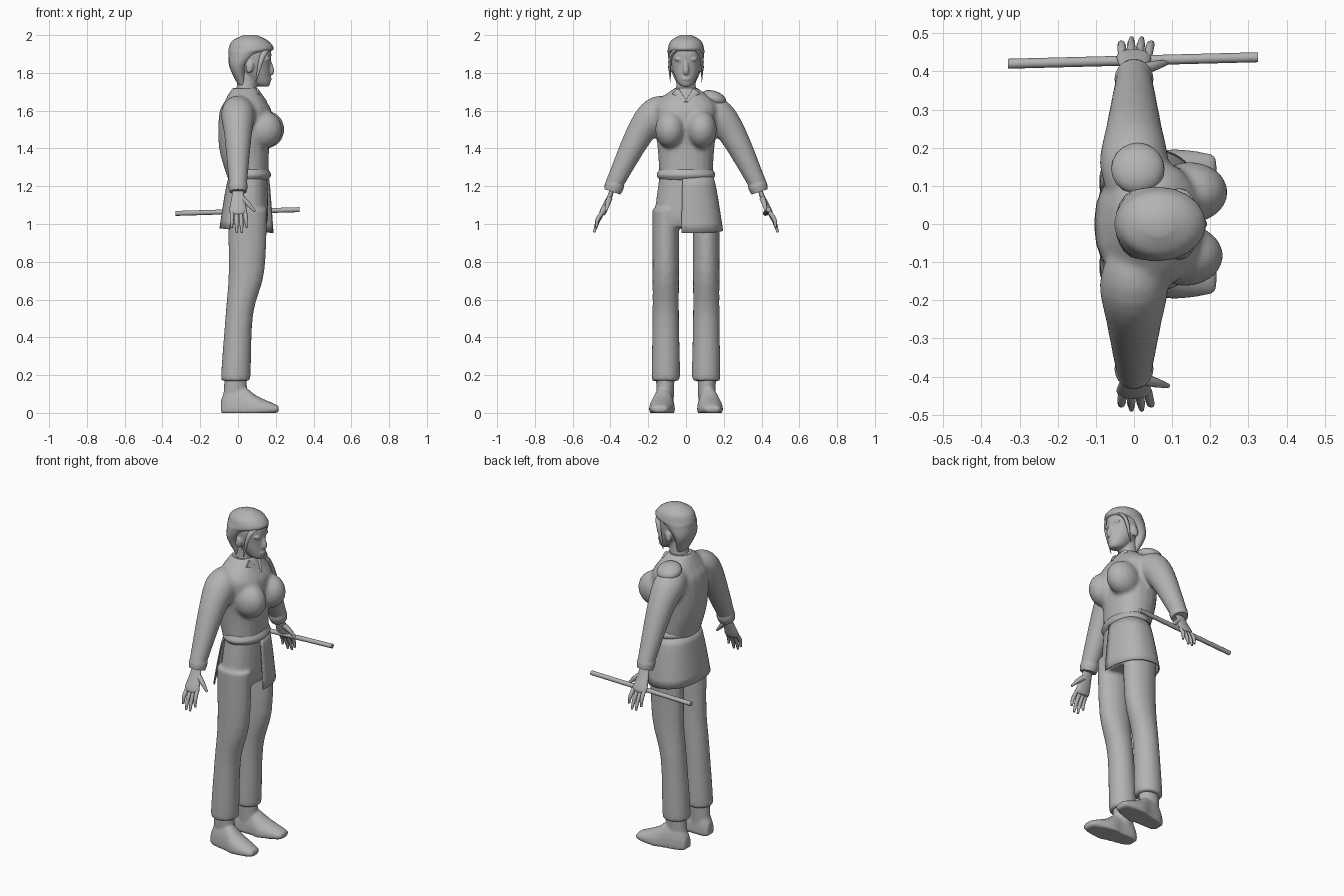
import bpy, bmesh
from math import sin, cos, copysign, radians, tau
from mathutils import Vector, Matrix

if "Cube" in bpy.data.objects:
    bpy.data.objects.remove(bpy.data.objects["Cube"])

SIDES = {"right": -1, "left": 1}
shade = (.45, .45, .45, 1)
grey = bpy.data.materials.new("plain_grey")
grey.use_nodes = True
grey.diffuse_color = shade
grey.node_tree.nodes["Principled BSDF"].inputs["Base Color"].default_value = shade


def refine(rows, steps=4):
    """Smooth spline through a few key rows."""
    last = len(rows) - 1
    smooth_rows = []
    for i in range(last):
        a, b, c, d = (Vector(rows[min(max(i + k, 0), last)]) for k in (-1, 0, 1, 2))
        for j in range(steps):
            t = j / steps
            smooth_rows.append(b + ((c - a) * t + (a * 2 - b * 5 + c * 4 - d) * t * t
                                    + (b * 3 - a - c * 3 + d) * t * t * t) / 2)
    smooth_rows.append(Vector(rows[last]))
    return smooth_rows


def rounded(angle, power):
    """Point on a unit circle, made boxier by a power below one."""
    return [copysign(abs(w) ** power, w) for w in (cos(angle), sin(angle))]


def tube(bm, keys, axis=None, up=(1, 0, 0), count=20, power=1):
    """Closed loft through (x, y, z, radius along up, radius across)."""
    points = refine(keys)
    rings = []
    for i, point in enumerate(points):
        before, after = points[max(i - 1, 0)], points[min(i + 1, len(points) - 1)]
        tangent = Vector(axis or (after - before)[:3]).normalized()
        u = Vector(up)
        u = (u - tangent * u.dot(tangent)).normalized()
        v = tangent.cross(u)
        ring = []
        for k in range(count):
            c, s = rounded(tau * k / count, power)
            ring.append(bm.verts.new(Vector(point[:3]) + u * point[3] * c + v * point[4] * s))
        rings.append(ring)
    for lower, upper in zip(rings, rings[1:]):
        for k in range(count):
            n = (k + 1) % count
            bm.faces.new((lower[k], lower[n], upper[n], upper[k]))
    bm.faces.new(rings[0])
    bm.faces.new(rings[-1])


def slices(bm, rows, y=0, **options):
    """Level slices given as (height, back, front, half width)."""
    keys = [((back + front) / 2, y, z, (front - back) / 2, width) for z, back, front, width in rows]
    tube(bm, keys, axis=(0, 0, 1), **options)


def limb(bm, rows, side=1, flat=1, **options):
    """Round or flattened limb given as (x, y, z, radius)."""
    tube(bm, [(x, y * side, z, r, r * flat) for x, y, z, r in rows], **options)


def ball(bm, centre, size, tilt=0, axis='Y'):
    place = Matrix.Translation(centre) @ Matrix.Rotation(radians(tilt), 4, axis)
    bmesh.ops.create_uvsphere(bm, u_segments=20, v_segments=14, radius=1,
                              matrix=place @ Matrix.Diagonal((*size, 1)))


def finish(bm, name, voxel=0, thickness=0):
    bmesh.ops.recalc_face_normals(bm, faces=bm.faces)
    mesh = bpy.data.meshes.new(name)
    bm.to_mesh(mesh)
    bm.free()
    mesh.materials.append(grey)
    mesh.shade_smooth()
    mesh.set_sharp_from_angle(angle=radians(60))
    part = bpy.data.objects.new(name, mesh)
    bpy.context.scene.collection.objects.link(part)
    if thickness:
        part.modifiers.new("Thickness", 'SOLIDIFY').thickness = thickness
    if voxel:
        blend = part.modifiers.new("Blend", 'REMESH')
        blend.mode, blend.voxel_size, blend.use_smooth_shade = 'VOXEL', voxel, True
        soften = part.modifiers.new("Soften", 'SMOOTH')
        soften.factor, soften.iterations = .5, 4


# Jacket: torso, bust and sleeves blended into one surface
bm = bmesh.new()
slices(bm, [(1.23, -.05, .16, .14), (1.4, -.1, .165, .15), (1.58, -.1, .18, .17),
            (1.65, -.07, .15, .15), (1.72, -.03, .1, .06)], power=.9)
for s in SIDES.values():
    ball(bm, (.14 + .006 * s, .083 * s, 1.5), (.1, .08, .1), tilt=12)
    limb(bm, [(0, .08, 1.61, .07), (0, .16, 1.58, .09), (0, .25, 1.47, .073), (0, .39, 1.19, .046)], s)
finish(bm, "jacket", voxel=.011)

# Sleeve cuffs
for side, s in SIDES.items():
    bm = bmesh.new()
    limb(bm, [(0, .37, 1.23, .045), (0, .38, 1.2, .051), (0, .39, 1.17, .045)], s)
    finish(bm, side + "_cuff")

# Shoulder pad on the left
bm = bmesh.new()
ball(bm, (.01, .145, 1.665), (.07, .07, .04), tilt=-18, axis='X')
finish(bm, "shoulder_pad")

# Collar and its two front flaps
bm = bmesh.new()
slices(bm, [(1.67, -.045, .13, .085), (1.72, -.025, .1, .06)])
for s in SIDES.values():
    limb(bm, [(.1, .055, 1.7, .012), (.15, .005, 1.645, .005)], s, flat=2)
finish(bm, "collar")

# Belt
bm = bmesh.new()
edge = (-.045, .16, .14)
slices(bm, [(1.235, *edge), (1.26, -.06, .175, .155), (1.29, *edge)], count=32)
finish(bm, "belt")

# Jacket skirt: open at the front centre and along the right hip
bm = bmesh.new()
columns, levels = 32, 6
rows = []
for level in range(levels + 1):
    drop = level / levels
    flare = drop ** .8
    row = []
    for k in range(columns + 1):
        c, s = rounded(radians(238 * k / columns - 5), .85)
        row.append(bm.verts.new((.057 - .012 * flare + (.107 + .036 * flare) * c,
                                 (.146 + .05 * flare) * s,
                                 1.25 - (.285 + .012 * c) * drop)))
    rows.append(row)
for upper, lower in zip(rows, rows[1:]):
    for k in range(columns):
        bm.faces.new((upper[k], lower[k], lower[k + 1], upper[k + 1]))
finish(bm, "jacket_skirt", thickness=.006)

# Trousers: hips and both legs blended
bm = bmesh.new()
slices(bm, [(1.26, -.04, .155, .14), (1.05, -.06, .16, .165), (.98, -.05, .145, .14)], power=.9)
for s in SIDES.values():
    slices(bm, [(1.08, -.055, .155, .07), (.75, -.05, .14, .07), (.52, -.066, .08, .07),
                (.2, -.09, .067, .075), (.17, -.08, .06, .065)], y=.107 * s)
finish(bm, "trousers", voxel=.011)

# Shoes: flat soles splayed outwards, ankles rising into the trousers
sole = .02
for side, s in SIDES.items():
    bm = bmesh.new()
    profile = [(-.09, .07, .03), (-.05, .14, .05), (.03, .14, .058), (.1, .09, .068),
               (.2, .045, .046), (.216, .03, .025)]
    tube(bm, [(x, (.118 + x / 10) * s, sole, width, top - sole) for x, top, width in profile],
         axis=(1, 0, 0), up=(0, 1, 0))
    slices(bm, [(.06, -.08, .05, .045), (.21, -.07, .045, .05)], y=.11 * s)
    for vert in bm.verts:
        vert.co.z = max(vert.co.z, 0)
    finish(bm, side + "_shoe", voxel=.007)

# Hands: palm, four fanned fingers and a thumb
for side, s in SIDES.items():
    bm = bmesh.new()
    limb(bm, [(0, .388, 1.2, .03), (0, .4, 1.155, .032), (0, .437, 1.07, .046), (0, .444, 1.05, .036)],
         s, flat=.4)
    for finger in range(4):
        fan = finger - 1.5
        shorter = fan * fan / 80
        limb(bm, [(.003 + .022 * fan, .436, 1.07, .011),
                  (.005 + .025 * fan, .468, 1.01 + shorter / 2, .011),
                  (.007 + .027 * fan, .488 - shorter / 2, .952 + shorter, .006)], s, count=8)
    limb(bm, [(.02, .405, 1.135, .016), (.055, .415, 1.105, .013), (.09, .424, 1.066, .006)],
         s, up=(0, 1, 0), count=8)
    finish(bm, side + "_hand")

# Baton held in the left hand
bm = bmesh.new()
limb(bm, [(-.33, .42, 1.056, .013), (.325, .437, 1.076, .013)], up=(0, 0, 1), count=12)
finish(bm, "baton")

# Head: skull, neck, nose, lips, brow and ears blended
bm = bmesh.new()
slices(bm, [(1.727, .115, .162, .02), (1.75, .065, .172, .045), (1.83, -.01, .17, .076),
            (1.92, -.035, .174, .083), (1.985, .02, .11, .04)])
limb(bm, [(.04, 0, 1.65, .07), (.045, 0, 1.72, .053), (.05, 0, 1.8, .05)])
limb(bm, [(.165, 0, 1.865, .01), (.178, 0, 1.81, .015), (.168, 0, 1.793, .01)])
ball(bm, (.164, 0, 1.768), (.016, .026, .011))
for s in SIDES.values():
    ball(bm, (.156, .035 * s, 1.872), (.016, .026, .01))
    ball(bm, (.062, .083 * s, 1.83), (.02, .012, .033), tilt=12)
finish(bm, "head", voxel=.006)

# Hair cap, with a peak over the forehead
bm = bmesh.new()
slices(bm, [(1.735, 0, .045, .045), (1.83, -.045, .05, .085), (1.9, -.05, .13, .096),
            (1.925, -.05, .188, .096), (1.97, -.03, .16, .08), (2, .03, .1, .03)])
finish(bm, "hair")

# Loose locks framing the face
for side, s in SIDES.items():
    bm = bmesh.new()
    limb(bm, [(.17, .01, 1.94, .012), (.13, .08, 1.89, .015), (.094, .083, 1.75, .002)],
         s, flat=.7, count=8)
    finish(bm, side + "_lock")
